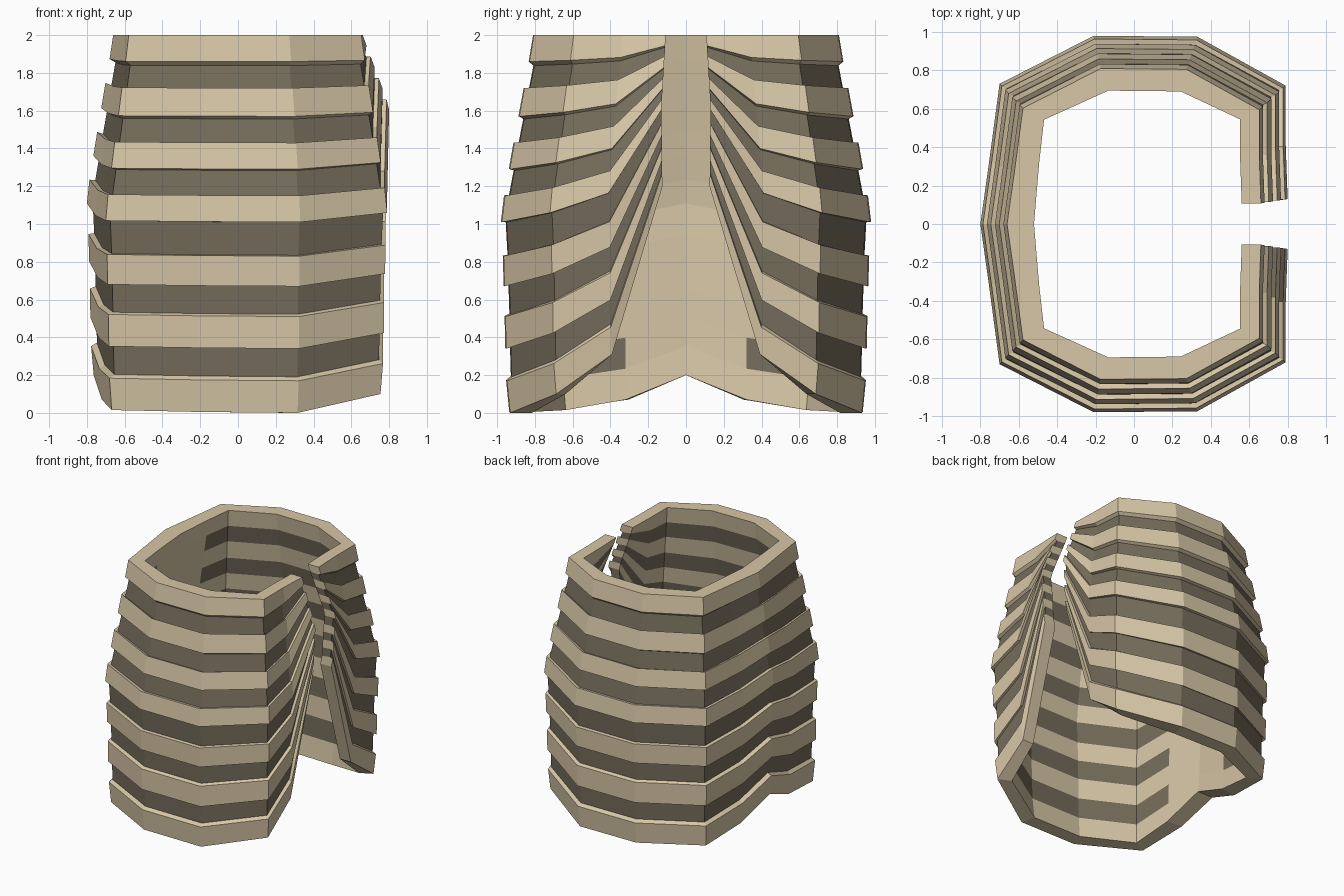
import bpy, bmesh

if "Cube" in bpy.data.objects:
    bpy.data.objects.remove(bpy.data.objects["Cube"])


def material(name, rgb):
    m = bpy.data.materials.new(name)
    m.diffuse_color = (*rgb, 1)
    m.use_nodes = True
    m.node_tree.nodes["Principled BSDF"].inputs["Base Color"].default_value = m.diffuse_color
    return m


# columns round half the body: x, y at the widest level, bottom height, inward offset x, y
HALF = [
    (0.80, 0.13, 1.20, -0.10, 0.00),     # front opening edge
    (0.79, 0.41, 0.31, -0.10, 0.00),
    (0.79, 0.72, 0.10, -0.10, -0.05),
    (0.33, 0.975, 0.00, -0.03, -0.115),
    (-0.21, 0.98, 0.005, 0.04, -0.115),
    (-0.70, 0.73, 0.015, 0.11, -0.06),
    (-0.755, 0.32, 0.07, 0.13, 0.00),    # edge of the plain back lining
    (-0.80, 0.00, 0.20, 0.14, 0.00),     # back centre
]
COLS = HALF + [(x, -y, z, a, -b) for x, y, z, a, b in HALF[-2::-1]]
N = len(COLS)

# heights and scales of the band boundaries
Z = [0, .17, .34, .51, .67, .83, 1.01, 1.15, 1.29, 1.43, 1.57, 1.72, 1.86, 2]
S = [.955, .972, .977, .98, .985, .99, 1, .983, .957, .932, .905, .877, .85, .826]
BANDS = len(Z) - 1

bm = bmesh.new()


def ring(k, recessed=False, inner=False):
    verts = []
    t = Z[k] / 2
    for x, y, zb, ox, oy in COLS:
        px, py, pz = x * S[k], y * S[k], zb + (2 - zb) * t
        if inner:
            px, py = px + ox, py + oy
            if abs(abs(y) - 0.32) < 0.001:
                py = y
        elif recessed:
            px, py = px + ox * 0.22, py + oy * 0.22
            pz -= 0.025 * (2 * t - 1) * (2 - zb) / 2
        verts.append(bm.verts.new((px, py, pz)))
    return verts


def strip(a, b, mat, plain_back=False):
    for i in range(N - 1):
        f = bm.faces.new((a[i], a[i + 1], b[i + 1], b[i]))
        back = plain_back and i in (6, 7)
        f.material_index = 0 if back else mat


inner = [ring(k, inner=True) for k in range(BANDS + 1)]
previous = None
for k in range(BANDS):
    dark = k % 2
    low, high = ring(k, dark), ring(k + 1, dark)
    # outer band and inner lining
    strip(low, high, dark)
    strip(inner[k + 1], inner[k], dark, True)
    # ledge between raised and recessed bands
    if previous:
        strip(previous, low, 0)
    # ends at the front opening
    for e in (0, N - 1):
        f = bm.faces.new((low[e], high[e], inner[k + 1][e], inner[k][e]))
        f.material_index = dark
        if previous:
            bm.faces.new((previous[e], low[e], inner[k][e]))
    if k == 0:
        strip(inner[0], low, 0)          # bottom rim
    if k == BANDS - 1:
        strip(high, inner[-1], 0)        # top rim
    previous = high

bmesh.ops.recalc_face_normals(bm, faces=bm.faces[:])
mesh = bpy.data.meshes.new("ribbed_shell")
bm.to_mesh(mesh)
bm.free()
mesh.materials.append(material("light_tan", (0.68, 0.57, 0.385)))
mesh.materials.append(material("dark_taupe", (0.18, 0.152, 0.105)))
shell = bpy.data.objects.new("ribbed_shell", mesh)
bpy.context.collection.objects.link(shell)
